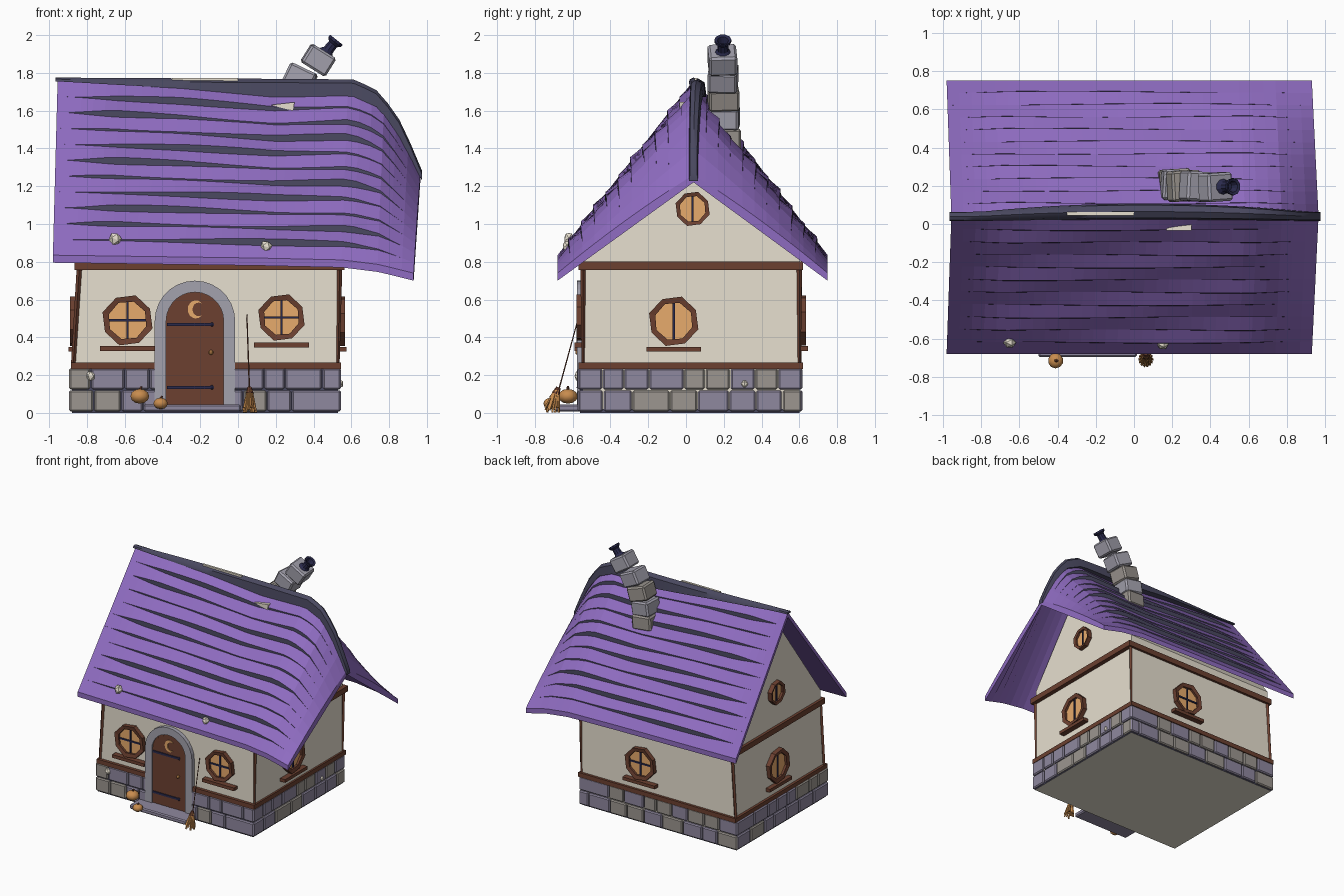
import bpy, bmesh, math, random
from mathutils import Vector as V, Matrix

if "Cube" in bpy.data.objects:
    bpy.data.objects.remove(bpy.data.objects["Cube"])

random.seed(4)
TAU = math.tau


def lin(c):
    return [((v / 255 + 0.055) / 1.055) ** 2.4 for v in c] + [1]


COLOURS = {"roof_purple": (143, 108, 193), "slate": (73, 72, 95), "navy": (42, 42, 76),
           "cream": (246, 238, 221), "brown_wood": (108, 64, 48), "lavender_stone": (143, 136, 159),
           "warm_stone": (156, 150, 144), "arch_grey": (164, 162, 174),
           "amber": (236, 174, 110), "straw": (200, 140, 78)}
MATS = []
for n, c in COLOURS.items():
    m = bpy.data.materials.new(n)
    m.diffuse_color = lin(c)
    m.use_nodes = True
    m.node_tree.nodes["Principled BSDF"].inputs["Base Color"].default_value = m.diffuse_color
    MATS.append(m)
PURPLE, SLATE, NAVY, CREAM, BROWN, LAV, WARM, ARCH, AMBER, STRAW = range(10)


def finish(name, bm, bevel=0, smooth=False):
    bmesh.ops.recalc_face_normals(bm, faces=bm.faces)
    me = bpy.data.meshes.new(name)
    bm.to_mesh(me)
    bm.free()
    for m in MATS:
        me.materials.append(m)
    ob = bpy.data.objects.new(name, me)
    bpy.context.collection.objects.link(ob)
    if bevel:
        b = ob.modifiers.new("bevel", "BEVEL")
        b.width, b.segments = bevel, 1
    if smooth:
        bpy.context.view_layer.objects.active = ob
        ob.select_set(True)
        bpy.ops.object.shade_smooth_by_angle(angle=math.radians(45))
        ob.select_set(False)
    return ob


def loft(bm, sections, mat, loop=False):
    """Skin closed cross-sections; mat is an index or a rule by side number."""
    pick = mat if callable(mat) else (lambda j: mat)
    rows = [[bm.verts.new(p) for p in s] for s in sections]
    n = len(rows[0])
    for a, b in (list(zip(rows, rows[1:])) + ([(rows[-1], rows[0])] if loop else [])):
        for j in range(n):
            k = (j + 1) % n
            bm.faces.new((a[j], a[k], b[k], b[j])).material_index = pick(j)
    if not loop:
        for r in (rows[0], rows[-1]):
            bm.faces.new(r).material_index = pick(0)


def box(bm, c, size, mat, rot=None):
    M = Matrix.Translation(c) @ (rot or Matrix()) @ Matrix.Diagonal((*size, 1))
    r = bmesh.ops.create_cube(bm, size=1, matrix=M)
    for f in {f for v in r["verts"] for f in v.link_faces}:
        f.material_index = mat


def span(bm, lo, hi, mat):
    lo, hi = V(lo), V(hi)
    box(bm, (lo + hi) / 2, hi - lo, mat)


def rod(bm, a, b, r0, r1, mat, n=6):
    a, b = V(a), V(b)
    q = (b - a).to_track_quat("Z", "Y")
    loft(bm, [[p + q @ V((r * math.cos(TAU * i / n), r * math.sin(TAU * i / n), 0)) for i in range(n)]
              for p, r in ((a, r0), (b, r1))], mat)


def ball(bm, c, r, mat, scale=(1, 1, 1), seg=10):
    M = Matrix.Translation(c) @ Matrix.Diagonal((*scale, 1))
    res = bmesh.ops.create_uvsphere(bm, u_segments=seg, v_segments=6, radius=r, matrix=M)
    for f in {f for v in res["verts"] for f in v.link_faces}:
        f.material_index = mat


def interp(tab, x):
    for (x0, a), (x1, b) in zip(tab, tab[1:]):
        if x <= x1:
            return a + (b - a) * max(0, (x - x0) / (x1 - x0))
    return tab[-1][1]


# plastered walls with gables, and plaster slivers showing at the sagging ridge
bm = bmesh.new()
prof = [(-.545, .02), (.60, .02), (.60, .87), (.03, 1.65), (-.545, .87)]
loft(bm, [[(-.875 + .035 * min(1, z / .75), y, z) for y, z in prof], [(.53, y, z) for y, z in prof]], CREAM)
loft(bm, [[(.17, y, 1.63), (.30, y, 1.645), (.29, y, 1.60)] for y in (.03, -.035)], CREAM)
span(bm, (-.35, .045, 1.755), (.0, .062, 1.773), CREAM)
finish("walls", bm)

# stone foundation: core plus two courses of blocks on each side
bm = bmesh.new()
span(bm, (-.88, -.56, 0), (.53, .60, .235), CREAM)
for f in bm.faces:
    if abs(f.normal.z) < .5:
        f.material_index = SLATE
finish("foundation_core", bm)
bm = bmesh.new()
for row in range(2):
    z0 = .008 + row * .117
    for axis, at, lo, hi in ((0, -.555, -.895, .545), (0, .597, -.895, .545),
                             (1, -.875, -.573, .615), (1, .525, -.573, .615)):
        p = lo
        while p < hi - .03:
            w = random.uniform(.11, .2)
            if hi - p - w < .08:
                w = hi - p
            a, b = p + .003, p + w - .003
            p += w
            mat = WARM if random.random() < .27 else LAV
            if axis:
                span(bm, (at - .02, a, z0), (at + .02, b, z0 + .111), mat)
                continue
            pieces = [(a, b)]
            if at < 0:  # leave the doorway free
                pieces = [(a, min(b, -.43)), (max(a, -.03), b)]
            for u, v in pieces:
                if v - u > .02:
                    span(bm, (u, at - .02, z0), (v, at + .02, z0 + .111), mat)
finish("foundation_stones", bm, .008)

# timber bands and corner posts
bm = bmesh.new()
for z0, z1, x0, x1 in ((.232, .268, -.885, .545), (.757, .802, -.865, .565)):
    gaps = ((x0, -.44), (-.035, x1)) if z0 < .5 else ((x0, x1),)
    for u, v in gaps:
        span(bm, (u, -.57, z0), (v, -.53, z1), BROWN)
    span(bm, (x0, .585, z0), (x1, .62, z1), BROWN)
    span(bm, (x0, -.565, z0), (x0 + .035, .615, z1), BROWN)
    span(bm, (x1 - .035, -.565, z0), (x1, .615, z1), BROWN)
for y in (-.545, .60):
    rod(bm, (-.872, y, .26), (-.84, y, .77), .012, .014, BROWN, 4)
    rod(bm, (.53, y, .26), (.538, y, .77), .008, .014, BROWN, 4)
finish("timber_frame", bm)

# roof: two stepped shingle sheets that sag, then droop at the right end
RIDGE = [(-.95, 1.76), (-.3, 1.728), (.2, 1.685), (.6, 1.70), (.75, 1.635), (.87, 1.46), (.97, 1.25)]
EAVE = [(-.98, .835), (.1, .82), (.55, .81), (.75, .785), (.93, .74)]
ROWS, STATIONS = 11, 30


def roof_point(s, t, side, h):
    x = (-.955 + 1.92 * s) * (1 - t) + (-.98 + 1.91 * s) * t
    z = interp(RIDGE, x) * (1 - t) + interp(EAVE, x) * t
    y = .04 + t * (.71 if side > 0 else -.72)
    return V((x, y + side * .3 * h, z + .8 * h))


for side, name in ((-1, "front_roof"), (1, "back_roof")):
    bm = bmesh.new()
    secs = []
    for k in range(STATIONS + 1):
        s = k / STATIONS
        sec, lag = [], 0
        for i in range(ROWS):
            g = max(0, min(1, 8 * s - .25, 8 * (1 - s) - .4)) * (.6 + .4 * math.sin(7 * s + 1.9 * i + side))
            if i == ROWS - 1:
                g = 0
            sec += [roof_point(s, i / ROWS + lag, side, 0), roof_point(s, (i + 1) / ROWS, side, .03 * g)]
            lag = .015 * g  # the dark step leans out, so it shows from above
        # underside
        sec += [sec[-1] - V((0, 0, .04)), sec[0] - V((0, 0, .04))]
        secs.append(sec)
    loft(bm, secs, lambda j: SLATE if j % 2 and j < 2 * ROWS - 1 else PURPLE)
    finish(name, bm)

# ridge cap, straight on top while the roof sags below it
CAP = [(-.965, 1.775), (.3, 1.768), (.62, 1.765), (.75, 1.70), (.87, 1.53), (.975, 1.28)]
bm = bmesh.new()
secs = []
for k in range(33):
    x = -.965 + 1.94 * k / 32
    top = interp(CAP, x)
    low = interp(RIDGE, x) - interp([(-.96, .005), (.2, .015), (.7, .022)], x)
    swell = max(0, 1 - ((x - .05) / .85) ** 2)
    y, w = .04 + .025 * swell, .024 + .018 * swell
    mid = top - .4 * min(.05, top - low)
    secs.append([(x, y - w, low), (x, y - w * .8, mid), (x, y, top),
                 (x, y + w * .8, mid), (x, y + w, low)])
loft(bm, secs, SLATE)
finish("ridge_cap", bm, smooth=True)


# windows: octagonal frame, pane, glazing bars and sill
def window(name, origin, u, w, r, sill=None, cross=True):
    o, u, w, up = V(origin), V(u), V(w), V((0, 0, 1))
    P = lambda a, b, c: o + u * a + up * b + w * c

    def plate(a0, a1, b0, b1, c0, c1, mat):
        loft(bm, [[P(a0, b0, c), P(a1, b0, c), P(a1, b1, c), P(a0, b1, c)] for c in (c0, c1)], mat)
    bm = bmesh.new()
    secs, pane = [], []
    for i in range(8):
        a = TAU * (i + .6) / 8
        ca, sa = math.cos(a), math.sin(a)
        ro = r * (1.03 if i % 2 else .99)
        ri = r * .77
        secs.append([P(ca * q, sa * q, c) for q, c in ((ri, -.01), (ri, .03), (ro, .036), (ro, -.01))])
        pane.append((ca * ri, sa * ri))
    loft(bm, secs, BROWN, True)
    loft(bm, [[P(a, b, c) for a, b in pane] for c in (-.01, .012)], AMBER)
    plate(-.006, .006, -.75 * r, .75 * r, .011, .02, NAVY)
    if cross:
        plate(-.75 * r, .75 * r, -.006, .006, .011, .02, NAVY)
    if sill:
        plate(-.145, .145, sill - .013, sill + .013, -.01, .045, BROWN)
    finish(name, bm)


F, B, L, R = (((1, 0, 0), (0, -1, 0)), ((-1, 0, 0), (0, 1, 0)), ((0, -1, 0), (-1, 0, 0)), ((0, 1, 0), (1, 0, 0)))
window("front_left_window", (-.585, -.545, .49), *F, .135, -.15)
window("front_right_window", (.23, -.545, .505), *F, .125, -.145)
window("back_window", (-.02, .60, .49), *B, .135, -.15)
window("right_window", (.53, -.065, .485), *R, .133, -.148, False)
window("left_window", (-.853, .05, .485), *L, .133, -.148, False)
window("right_gable_window", (.53, .035, 1.08), *R, .092, None, False)
window("left_gable_window", (-.84, .05, 1.08), *L, .092, None, False)

# door arch
CX, SP = -.228, .487
bm = bmesh.new()
path = [(-1, 0, .03)] + [(math.cos(a), math.sin(a), SP) for a in
                         [math.pi * (1 - i / 14) for i in range(15)]] + [(1, 0, .03)]
loft(bm, [[(CX + c * q, y, z + s * q) for q, y in ((.152, -.53), (.152, -.576), (.213, -.576), (.213, -.53))]
          for c, s, z in path], ARCH)
finish("door_arch", bm)

# door leaf, plank seams, straps, moon and knob
bm = bmesh.new()
leaf = [(CX + c * .155, z + s * .155) for c, s, z in path]
loft(bm, [[(x, y, z) for x, z in leaf] for y in (-.53, -.565)], BROWN)
for dx in (-.1, -.05, 0, .05, .1):
    span(bm, (CX + dx - .001, -.567, .045), (CX + dx + .001, -.56, SP + math.sqrt(.15 ** 2 - dx ** 2) - .01), BROWN)
for z in (.135, .468):
    span(bm, (CX - .148, -.573, z - .008), (CX + .085, -.56, z + .008), NAVY)
    ball(bm, (CX + .09, -.567, z), .012, NAVY, seg=6)
moon = [(.048 * math.cos(a), .048 * math.sin(a)) for a in [.9 + 4.5 * i / 12 for i in range(13)]]
moon += [(.016 + .036 * math.cos(a), .036 * math.sin(a)) for a in [5.2 - 4.1 * i / 10 for i in range(11)]]
loft(bm, [[(CX + .005 + a * .9, y, .548 + b) for a, b in moon] for y in (-.56, -.572)], AMBER)
ball(bm, (CX + .085, -.573, .32), .013, STRAW, seg=8)
finish("door", bm)

# doorstep
bm = bmesh.new()
span(bm, (-.50, -.695, .008), (.015, -.55, .045), LAV)
finish("doorstep", bm, .008)

# pumpkins beside the step
bm = bmesh.new()
for c, r in (((-.52, -.625, .088), .052), ((-.41, -.715, .05), .04)):
    ball(bm, c, r, STRAW, (1, 1, .75))
    rod(bm, V(c) + V((0, 0, r * .6)), V(c) + V((.01, 0, r)), .009, .006, BROWN)
finish("pumpkins", bm, smooth=True)

# broom leaning on the wall
bm = bmesh.new()
rod(bm, (.062, -.685, .08), (.047, -.565, .52), .004, .003, BROWN)
rod(bm, (.062, -.69, .10), (.061, -.675, .135), .022, .012, BROWN, 8)
for i in range(14):
    a = TAU * i / 14
    rod(bm, (.062 + .012 * math.cos(a), -.685 + .012 * math.sin(a), .12),
        (.062 + .034 * math.cos(a), -.708 + .036 * math.sin(a), .003 + .012 * (i % 3)), .005, .007, STRAW, 4)
finish("broom", bm)

# crooked chimney
bm = bmesh.new()
for i, (x, z, tilt, w) in enumerate(((.215, 1.45, .08, .165), (.225, 1.56, .15, .16), (.262, 1.67, .3, .16),
                                     (.328, 1.772, .45, .155), (.425, 1.868, .56, .15))):
    box(bm, (x, .205 - .003 * i, z), (w, w, .116), WARM if i in (0, 2) else ARCH,
        Matrix.Rotation(tilt, 4, "Y") @ Matrix.Rotation(.06 * (-1) ** i, 4, "Z"))
finish("chimney", bm, .012)
bm = bmesh.new()
a, d = V((.465, .195, 1.905)), V((.62, 0, .78)).normalized()
q = d.to_track_quat("Z", "Y")
loft(bm, [[a + d * h + q @ V((r * math.cos(TAU * i / 10), r * math.sin(TAU * i / 10), 0)) for i in range(10)]
          for h, r in ((0, .045), (.02, .03), (.06, .028), (.075, .045), (.09, .045), (.085, .03), (.05, .02))], NAVY)
finish("chimney_pot", bm)

# pale lumps resting on the shingles and stones
bm = bmesh.new()
for c, r in (((-.65, -.62, .92), .036), ((.15, -.63, .88), .033), ((-.78, -.57, .195), .028), ((.535, .31, .155), .026)):
    M = Matrix.Translation(c) @ Matrix.Rotation(r * 40, 4, "Y") @ Matrix.Diagonal((1.05, .8, .95, 1))
    for v in bmesh.ops.create_icosphere(bm, subdivisions=1, radius=r, matrix=M)["verts"]:
        for f in v.link_faces:
            f.material_index = CREAM
finish("pale_lumps", bm)
